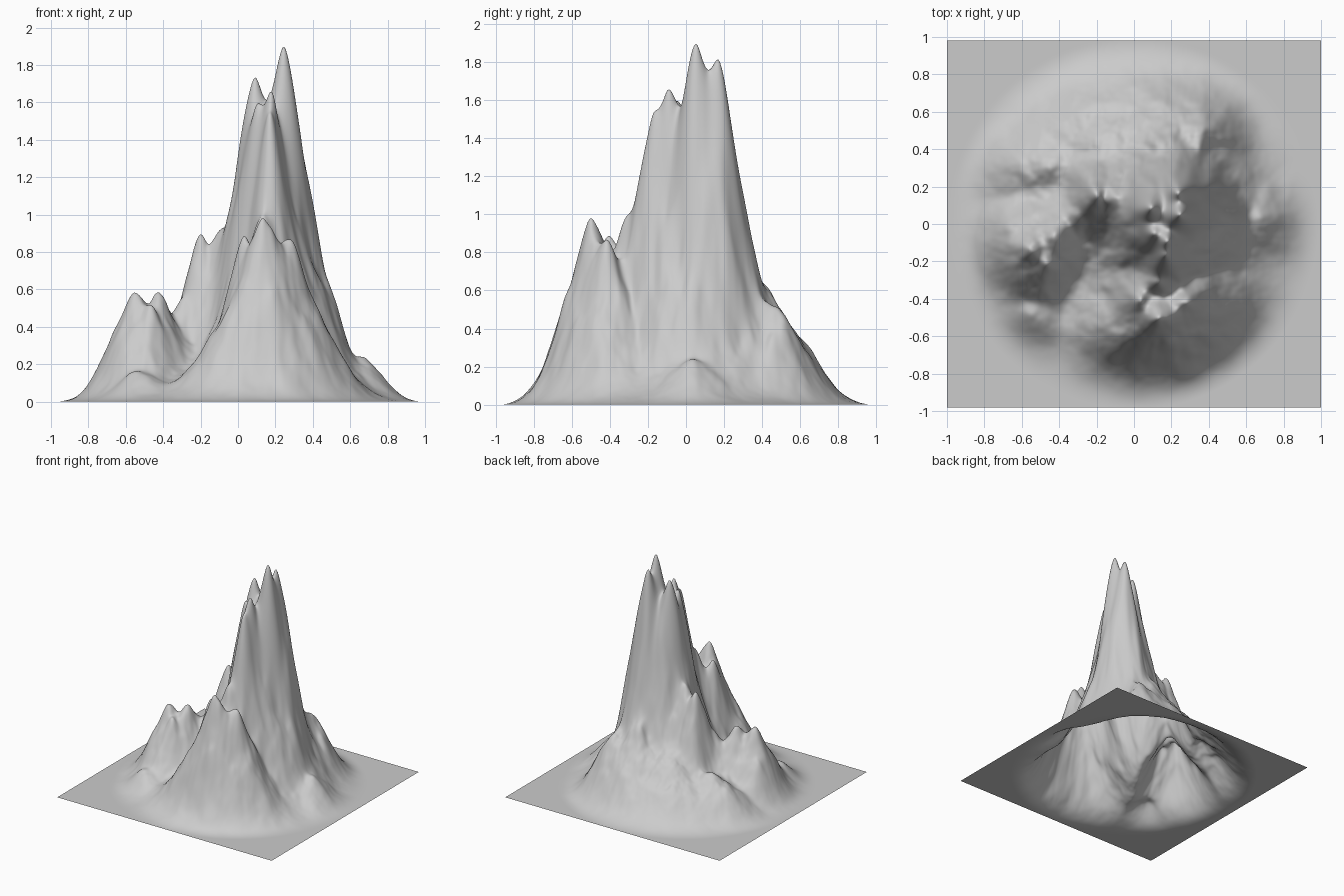
import bpy, bmesh, math
from mathutils import Vector, noise

# Summits and spurs: x, y, height, spread in x, spread in y
PEAKS = [
    (0.245, 0.05, 1.87, 0.205, 0.22), (0.235, 0.17, 1.78, 0.19, 0.21),
    (0.09, 0.09, 1.72, 0.21, 0.24), (0.18, -0.09, 1.60, 0.18, 0.20),
    (0.10, -0.05, 1.50, 0.18, 0.20),
    (0.17, -0.17, 1.48, 0.18, 0.18), (0.13, -0.31, 0.97, 0.20, 0.17),
    (0.13, -0.50, 0.97, 0.25, 0.21), (0.03, -0.40, 0.83, 0.17, 0.20),
    (0.27, -0.42, 0.87, 0.23, 0.21),
    (-0.20, 0.15, 0.87, 0.17, 0.22), (-0.10, 0.13, 0.86, 0.20, 0.24),
    (-0.55, -0.13, 0.59, 0.19, 0.22), (-0.43, -0.06, 0.59, 0.19, 0.22),
    (-0.30, 0.04, 0.53, 0.20, 0.20),
    (-0.47, -0.21, 0.49, 0.17, 0.18), (-0.56, -0.48, 0.19, 0.20, 0.20),
    (0.35, 0.46, 0.50, 0.20, 0.27), (0.68, 0.03, 0.24, 0.26, 0.20),
    (0.15, 0.42, 0.58, 0.28, 0.28),
    (-0.12, 0.40, 0.44, 0.36, 0.32), (-0.45, 0.30, 0.34, 0.26, 0.24),
    (-0.62, 0.32, 0.24, 0.24, 0.22),
]
SHARP = 6


def smoothstep(a, b, v):
    t = min(1, max(0, (v - a) / (b - a)))
    return t * t * (3 - 2 * t)


def height(x, y):
    rim = smoothstep(0.99, 0.65, math.hypot(x, y))
    if rim == 0:
        return 0
    # Warp the position a little so the flanks break into gullies
    w = noise.noise_vector(Vector((x * 5, y * 5, 3.1))) * 0.026
    w += noise.noise_vector(Vector((x * 12, y * 12, 8.4))) * 0.012
    total = (0.30 * math.exp(-(x * x + (y - 0.12) ** 2) / 0.40)) ** SHARP
    for cx, cy, h, sx, sy in PEAKS:
        # The summits themselves stay unwarped
        near = min(1, math.hypot(x - cx, y - cy) / 0.12)
        dx = (x + w.x * near - cx) / sx
        dy = (y + w.y * near - cy) / sy
        d = math.sqrt(dx * dx + dy * dy + 0.004) - 0.05
        total += (h * math.exp(-max(d, 0) ** 1.3)) ** SHARP
    z = total ** (1 / SHARP)
    rough = noise.fractal(Vector((x * 7, y * 7, 1.7)), 1.0, 2.0, 3)
    return rim * (z + 0.045 * rough * min(1, z * 1.5) * (1 - smoothstep(0.8, 1.5, z)))


# Mountain sheet: a fine grid lifted by the height function
bm = bmesh.new()
bmesh.ops.create_grid(bm, x_segments=220, y_segments=220, size=1)
for v in bm.verts:
    v.co.y *= 0.98
    v.co.z = max(0, height(v.co.x, v.co.y))
mesh = bpy.data.meshes.new("mountain")
bm.to_mesh(mesh)
bm.free()
mesh.shade_smooth()
mountain = bpy.data.objects.new("mountain", mesh)
bpy.context.collection.objects.link(mountain)
